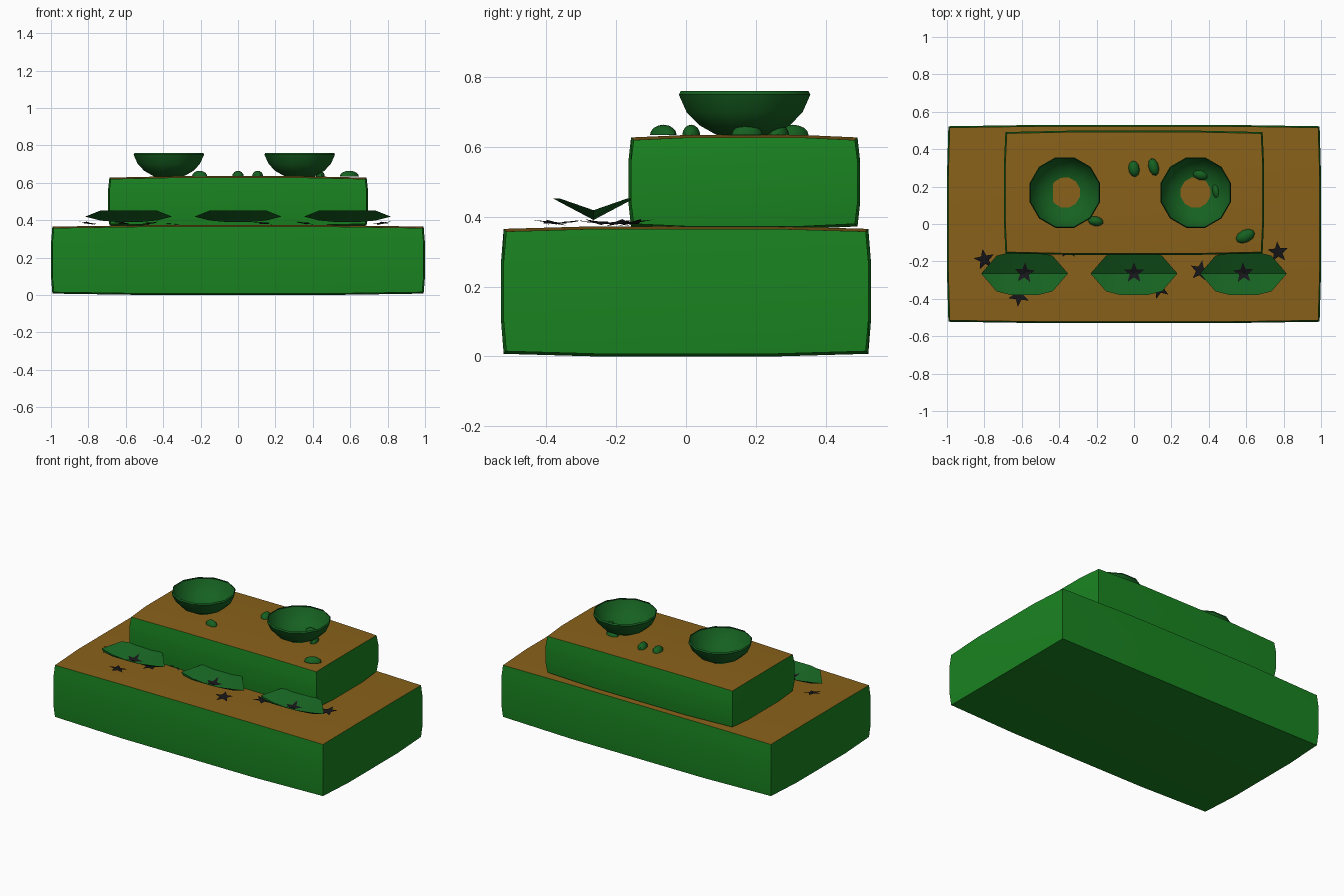
import bpy, bmesh, math
from mathutils import Matrix, Vector

if "Cube" in bpy.data.objects:
    bpy.data.objects.remove(bpy.data.objects["Cube"])


def material(name, rgb):
    m = bpy.data.materials.new(name)
    m.diffuse_color = (*rgb, 1)
    m.use_nodes = True
    m.node_tree.nodes["Principled BSDF"].inputs["Base Color"].default_value = m.diffuse_color
    return m


BROWN = material("earth_brown", (0.25, 0.12, 0.01))
GREEN = material("moss_green", (0.01, 0.23, 0.015))
DARK = material("leaf_green", (0.008, 0.12, 0.015))
BLACK = material("star_black", (0.008, 0.008, 0.01))


def finish(bm, name, mats, smooth=None):
    me = bpy.data.meshes.new(name)
    bm.to_mesh(me)
    bm.free()
    for m in mats:
        me.materials.append(m)
    if smooth:
        for p in me.polygons:
            p.use_smooth = True
        me.set_sharp_from_angle(angle=math.radians(smooth))
    ob = bpy.data.objects.new(name, me)
    bpy.context.collection.objects.link(ob)
    return ob


def block(name, centre, half, bulge=0.0075):
    """Box with gently swollen faces and a brown top."""
    bm = bmesh.new()
    bmesh.ops.create_cube(bm, size=2)
    bmesh.ops.subdivide_edges(bm, edges=bm.edges[:], cuts=2, use_grid_fill=True)
    for v in bm.verts:
        outer = [abs(c) > 0.9 for c in v.co]
        inner = 3 - sum(outer)
        for i in range(3):
            s = math.copysign(1, v.co[i])
            if outer[i]:
                v.co[i] = centre[i] + s * (half[i] + bulge * inner)
            else:
                v.co[i] = centre[i] + s * half[i] * 0.5
    bm.normal_update()
    for f in bm.faces:
        f.material_index = 0 if f.normal.z > 0.7 else 1
    finish(bm, name, [BROWN, GREEN], 40)


def bowl(name, x, y):
    """Open twelve-sided bowl with a flat floor."""
    profile = [(0.08, 0.633), (0.135, 0.663), (0.172, 0.7), (0.195, 0.75), (0.19, 0.76)]
    n = 12
    bm = bmesh.new()
    rings = [[bm.verts.new((x + r * math.cos(math.tau * (k + 0.5) / n),
                            y + r * math.sin(math.tau * (k + 0.5) / n), z))
              for k in range(n)] for r, z in profile]
    bm.faces.new(rings[0][::-1])
    for a, b in zip(rings, rings[1:]):
        for k in range(n):
            j = (k + 1) % n
            bm.faces.new((a[k], a[j], b[j], b[k]))
    finish(bm, name, [DARK], 30)


def pebble(name, x, y, rx, ry, turn):
    """Small dome resting on the upper block."""
    bm = bmesh.new()
    bmesh.ops.create_uvsphere(bm, u_segments=10, v_segments=8, radius=1)
    bmesh.ops.delete(bm, geom=[v for v in bm.verts if v.co.z < -0.1], context='VERTS')
    bm.transform(Matrix.Translation((x, y, 0.634))
                 @ Matrix.Rotation(math.radians(turn), 4, 'Z')
                 @ Matrix.Diagonal((rx, ry, 0.03, 1)))
    finish(bm, name, [DARK], 40)


def leaf(name, x, y):
    """Leaf folded along its spine, raised at tips and rims."""
    half = [(-0.15, 0.095, 0.398), (-0.07, 0.115, 0.391),
            (0.07, 0.115, 0.391), (0.15, 0.095, 0.398)]
    bm = bmesh.new()
    tips = [bm.verts.new((x + s * 0.232, y, 0.419)) for s in (-1, 1)]
    spine = [bm.verts.new((x + a, y, z)) for a, _, z in half]
    for s in (-1, 1):
        rim = [bm.verts.new((x + a, y + s * b, 0.452)) for a, b, _ in half]
        top, low = [tips[0], *rim, tips[1]], [tips[0], *spine, tips[1]]
        for k in range(5):
            loop = list(dict.fromkeys((low[k], low[k + 1], top[k + 1], top[k])))
            bm.faces.new(loop if s > 0 else loop[::-1])
    bm.normal_update()
    finish(bm, name, [DARK], 30)


def star(name, x, y, z, turn=0, tilt=(0, 0), fold=0, r=0.058):
    """Thin five-pointed star."""
    bm = bmesh.new()
    pts = []
    for k in range(10):
        a = math.radians(90 + 36 * k)
        q = r if k % 2 == 0 else r * 0.42
        pts.append(bm.verts.new((q * math.cos(a), q * math.sin(a), 0)))
    mid = bm.verts.new((0, 0, 0.002))
    for k in range(10):
        bm.faces.new((mid, pts[k], pts[(k + 1) % 10]))
    bm.transform(Matrix.Rotation(math.radians(turn), 4, 'Z'))
    bm.transform(Matrix.Rotation(tilt[0], 4, 'X') @ Matrix.Rotation(tilt[1], 4, 'Y'))
    for v in bm.verts:
        v.co += Vector((x, y, z + fold * abs(v.co.y)))
    finish(bm, name, [BLACK])


# Stepped base
block("lower_block", (0, 0, 0.1865), (0.985, 0.515, 0.1715))
block("upper_block", (0, 0.167, 0.5), (0.68, 0.317, 0.12))

# Bowls and pebbles on top
for i, x in enumerate((-0.37, 0.33)):
    bowl(f"bowl_{i + 1}", x, 0.168)
PEBBLES = [(0, 0.295, 0.03, 0.044, 10), (0.105, 0.305, 0.028, 0.048, 15),
           (-0.205, 0.015, 0.042, 0.026, -10), (0.595, -0.065, 0.054, 0.034, 25),
           (0.355, 0.265, 0.046, 0.03, -15), (0.44, 0.175, 0.022, 0.045, 10)]
for i, p in enumerate(PEBBLES):
    pebble(f"pebble_{i + 1}", *p)

# Leaves, each holding a star
for i, x in enumerate((-0.585, 0, 0.585)):
    leaf(f"leaf_{i + 1}", x, -0.265)
    star(f"leaf_star_{i + 1}", x, -0.262, 0.397, fold=0.5, turn=4 * i - 4)

# Loose stars scattered on the step
LOOSE = [(-0.8, -0.19, 10, 0.12, 0.15), (-0.615, -0.385, 30, -0.12, 0.1),
         (0.77, -0.15, 5, 0.15, -0.12), (0.355, -0.25, -10, -0.1, 0.12),
         (0.135, -0.345, 20, 0.12, 0.05), (-0.35, -0.13, 0, 0.15, 0.1),
         (-0.47, -0.25, 15, -0.1, -0.1)]
for i, (x, y, t, a, b) in enumerate(LOOSE):
    star(f"loose_star_{i + 1}", x, y, 0.384, t, (a, b))
